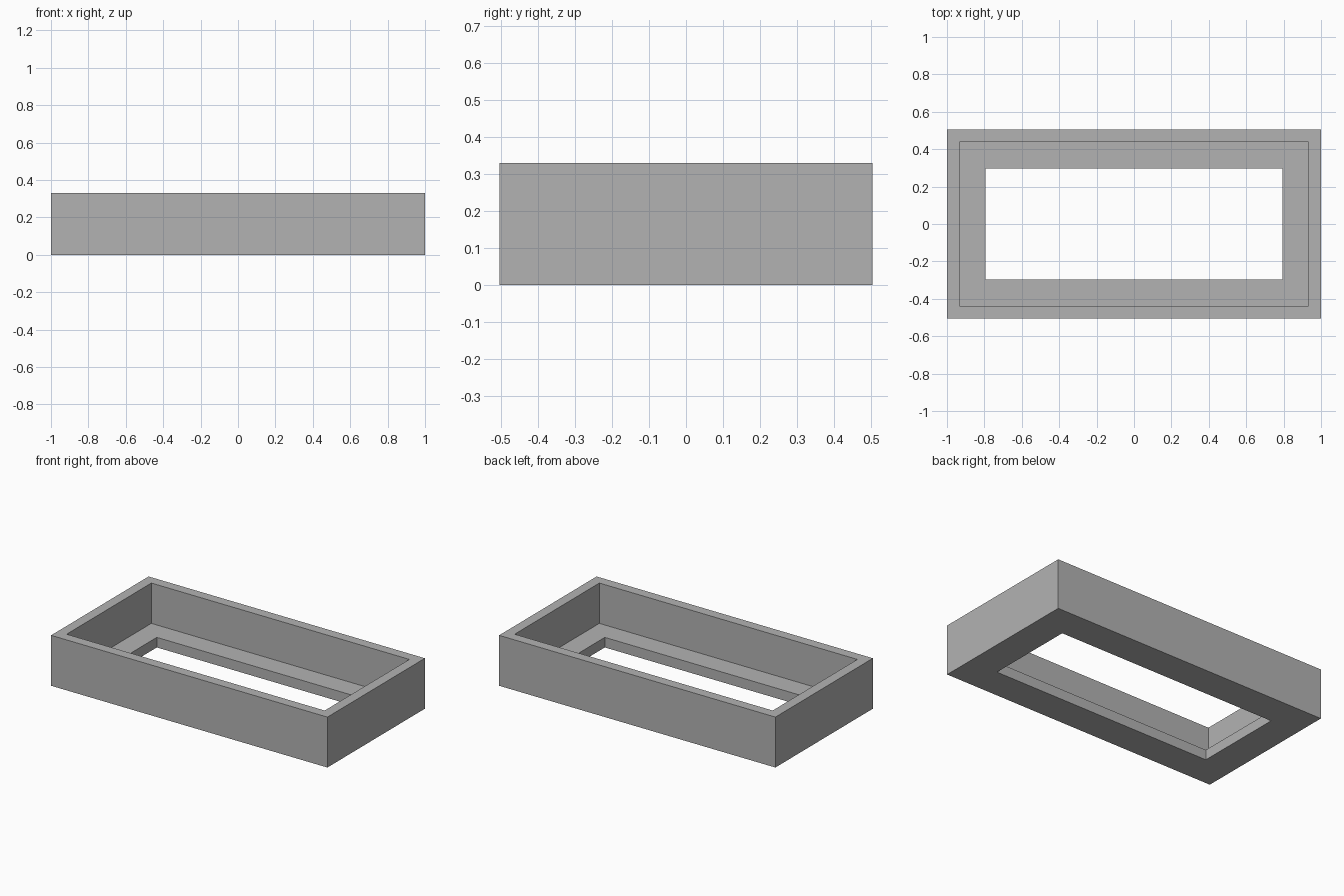
import bpy
import bmesh

cube = bpy.data.objects.get("Cube")
if cube:
    bpy.data.objects.remove(cube, do_unlink=True)

HEIGHT = 0.33
LEDGE = 0.066
OUTER = (1.0, 0.504)
POCKET = (0.934, 0.438)
OPENING = (0.795, 0.296)

grey = bpy.data.materials.new("plain grey")
grey.use_nodes = True
colour = (0.45, 0.45, 0.45, 1)
grey.diffuse_color = colour
grey.node_tree.nodes["Principled BSDF"].inputs["Base Color"].default_value = colour

# Rectangular rings traced around the wall, ledge and opening
profile = [(OUTER, 0), (OUTER, HEIGHT), (POCKET, HEIGHT),
           (POCKET, LEDGE), (OPENING, LEDGE), (OPENING, 0)]
corners = [(-1, -1), (1, -1), (1, 1), (-1, 1)]

bm = bmesh.new()
rings = [[bm.verts.new((sx * half[0], sy * half[1], z)) for sx, sy in corners]
         for half, z in profile]

# Bridge each ring to the next, closing back underneath
for low, high in zip(rings, rings[1:] + rings[:1]):
    for i in range(4):
        j = (i + 1) % 4
        bm.faces.new((low[i], low[j], high[j], high[i]))
bmesh.ops.recalc_face_normals(bm, faces=bm.faces)

mesh = bpy.data.meshes.new("tray_frame")
bm.to_mesh(mesh)
bm.free()
mesh.materials.append(grey)
frame = bpy.data.objects.new("tray_frame", mesh)
bpy.context.collection.objects.link(frame)
